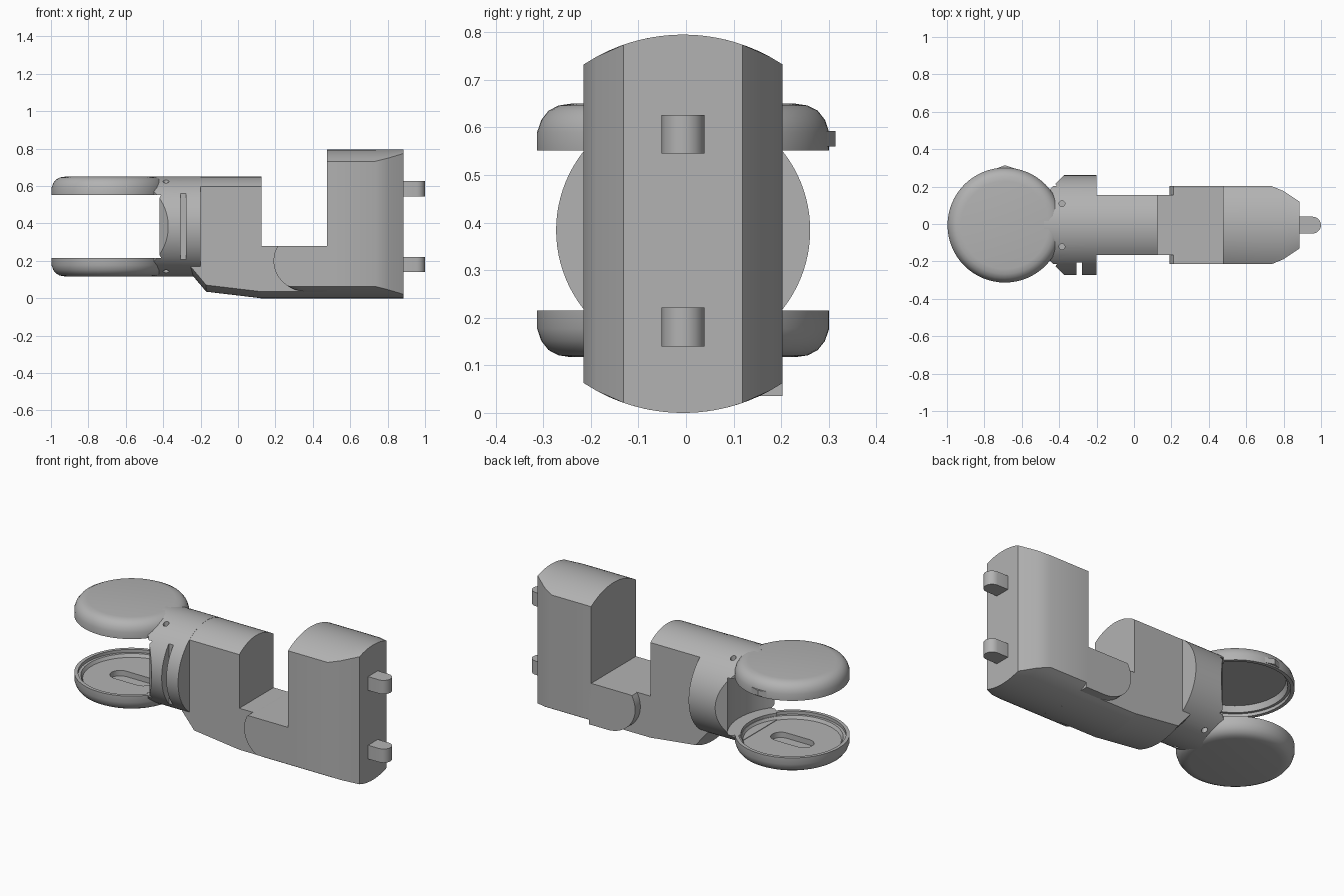
import bpy, bmesh, math
from mathutils import Matrix

if "Cube" in bpy.data.objects:
    bpy.data.objects.remove(bpy.data.objects["Cube"])

GREY = bpy.data.materials.new("plain grey")
GREY.use_nodes = True
GREY.diffuse_color = (0.45, 0.45, 0.45, 1)
GREY.node_tree.nodes["Principled BSDF"].inputs["Base Color"].default_value = (0.45, 0.45, 0.45, 1)

Y0 = -0.006                 # small sideways offset of the whole model
DISC_X, DISC_R = -0.69, 0.307
AXIS_Z, TUBE_R = 0.384, 0.267
DOME_R = 0.38               # curvature of grip top and underside


def finish(name, bm):
    bmesh.ops.recalc_face_normals(bm, faces=bm.faces[:])
    me = bpy.data.meshes.new(name)
    bm.to_mesh(me)
    bm.free()
    me.materials.append(GREY)
    ob = bpy.data.objects.new(name, me)
    ob.location.y = Y0
    bpy.context.collection.objects.link(ob)
    return ob


def loft(name, rings):
    """Skin closed rings of equal length and cap both ends."""
    bm = bmesh.new()
    rows = [[bm.verts.new(p) for p in ring] for ring in rings]
    n = len(rows[0])
    for a, b in zip(rows, rows[1:]):
        for i in range(n):
            bm.faces.new((a[i], a[(i + 1) % n], b[(i + 1) % n], b[i]))
    bm.faces.new(rows[0])
    bm.faces.new(rows[-1])
    return finish(name, bm)


def section(x, w, bottom, top, n=16):
    ys = [w * (2 * i / n - 1) for i in range(n + 1)]
    return [(x, y, bottom(y)) for y in ys] + [(x, y, top(y)) for y in reversed(ys)]


def prism(name, pts, z0, z1):
    return loft(name, [[(x, y, z) for x, y in pts] for z in (z0, z1)])


def cylinder(name, r, depth, centre, axis="Z", n=64):
    bm = bmesh.new()
    turn = Matrix.Rotation(math.pi / 2, 4, "Y") if axis == "X" else Matrix()
    bmesh.ops.create_cone(bm, cap_ends=True, segments=n, radius1=r, radius2=r, depth=depth,
                          matrix=Matrix.Translation(centre) @ turn)
    return finish(name, bm)


def stadium(cx, half, r, n=10):
    pts = []
    for side in (1, -1):
        for i in range(n + 1):
            a = math.pi * (i / n - 0.5)
            pts.append((cx + side * (half + r * math.cos(a)), side * r * math.sin(a)))
    return pts


def boolean(ob, cutter, op="DIFFERENCE"):
    cutter.hide_render = True
    mod = ob.modifiers.new("cut", "BOOLEAN")
    mod.operation, mod.object, mod.solver = op, cutter, "EXACT"
    bpy.context.view_layer.update()
    deps = bpy.context.evaluated_depsgraph_get()
    me = bpy.data.meshes.new_from_object(ob.evaluated_get(deps))
    ob.modifiers.clear()
    ob.data = me
    bpy.data.objects.remove(cutter)


def dome(y):
    return DOME_R - math.sqrt(DOME_R ** 2 - y * y)


def disc(name, z_face, up, floor):
    """Hollow round cap; h is measured from the closed outer face."""
    prof = [(0.235, 0), (0.262, 0.004), (0.283, 0.015), (0.298, 0.034), (DISC_R, 0.06),
            (DISC_R, 0.098), (0.287, 0.098), (0.287, 0.08), (0.272, 0.08), (0.262, floor)]
    n = 64
    rings = [[(DISC_X + r * math.cos(2 * math.pi * i / n), r * math.sin(2 * math.pi * i / n),
               z_face + up * h) for i in range(n)] for r, h in prof]
    return loft(name, rings)


# Round caps
disc("upper_cap", 0.65, -1, 0.045)
lower = disc("lower_cap", 0.117, 1, 0.062)
boolean(lower, prism("recess_cutter", stadium(DISC_X, 0.075, 0.055), 0.147, 0.3))
prism("cap_tab", [(-0.77, 0.29), (DISC_X, 0.32), (-0.6, 0.29)], 0.56, 0.592)

# Collar joining the caps to the arm
collar = cylinder("collar", TUBE_R, 0.28, (-0.34, 0, AXIS_Z), "X", 96)
half = [(-0.48, 0.16), (-0.365, 0.275), (-0.2, 0.275)]
plan = half + [(x, -y) for x, y in reversed(half)]
boolean(collar, prism("plan_cutter", plan, 0, 0.8), "INTERSECT")
boolean(collar, cylinder("gap_cutter", 0.348, 0.336, (DISC_X, 0, 0.383)))
boolean(collar, cylinder("cap_cutter", 0.275, 0.42, (DISC_X, 0, 0.392)))
boolean(collar, prism("slot_cutter", [(-0.307, -0.2), (-0.277, -0.2), (-0.277, -0.4), (-0.307, -0.4)],
                      0.1, 0.6))
for side in (1, -1):
    for z in (0.63, 0.137):
        boolean(collar, cylinder("pin_cutter", 0.016, 0.06, (-0.385, side * 0.115, z), n=12))

# Arm body with rounded back and sloping underside
def tube_top(y):
    return AXIS_Z + math.sqrt((TUBE_R - 0.001) ** 2 - y * y)


loft("arm_body", [section(x, 0.16, lambda y, z=z: z + dome(y), tube_top)
                  for x, z in ((-0.25, 0.13), (-0.17, 0.035), (0.125, 0))])
loft("bridge", [section(x, 0.16, dome, lambda y: 0.28) for x in (0.12, 0.5)])

# Wide rounded hinge between bridge and grip
def hinge_section(x):
    t = min(1, max(0, (0.37 - x) / 0.18))
    h = 0.165 * math.sqrt(1 - t * t)
    low, high = 0.2 - h, min(0.28, 0.2 + h)
    return section(x, 0.209, lambda y: low if y > 0 else min(high, max(low, dome(y))), lambda y: high)


steps = [0.37 - 0.18 * math.cos(math.pi / 2 * (0.04 + 0.96 * i / 14)) for i in range(15)]
loft("hinge", [hinge_section(x) for x in steps + [0.49]])

# Tall grip block, narrowing to its end
loft("grip", [section(x, w, dome, lambda y: 0.795 - dome(y))
              for x, w in ((0.477, 0.209), (0.735, 0.209), (0.8, 0.182), (0.885, 0.125))])

# Pegs on the grip end
for name, z in (("upper_peg", 0.545), ("lower_peg", 0.14)):
    prism(name, stadium(0.905, 0.05, 0.045), z, z + 0.081)

# Smooth curved surfaces, keep edges sharp
bpy.ops.object.select_all(action="DESELECT")
for ob in bpy.context.collection.objects:
    if ob.type == "MESH":
        ob.select_set(True)
        bpy.context.view_layer.objects.active = ob
bpy.ops.object.shade_smooth_by_angle(angle=math.radians(25))
